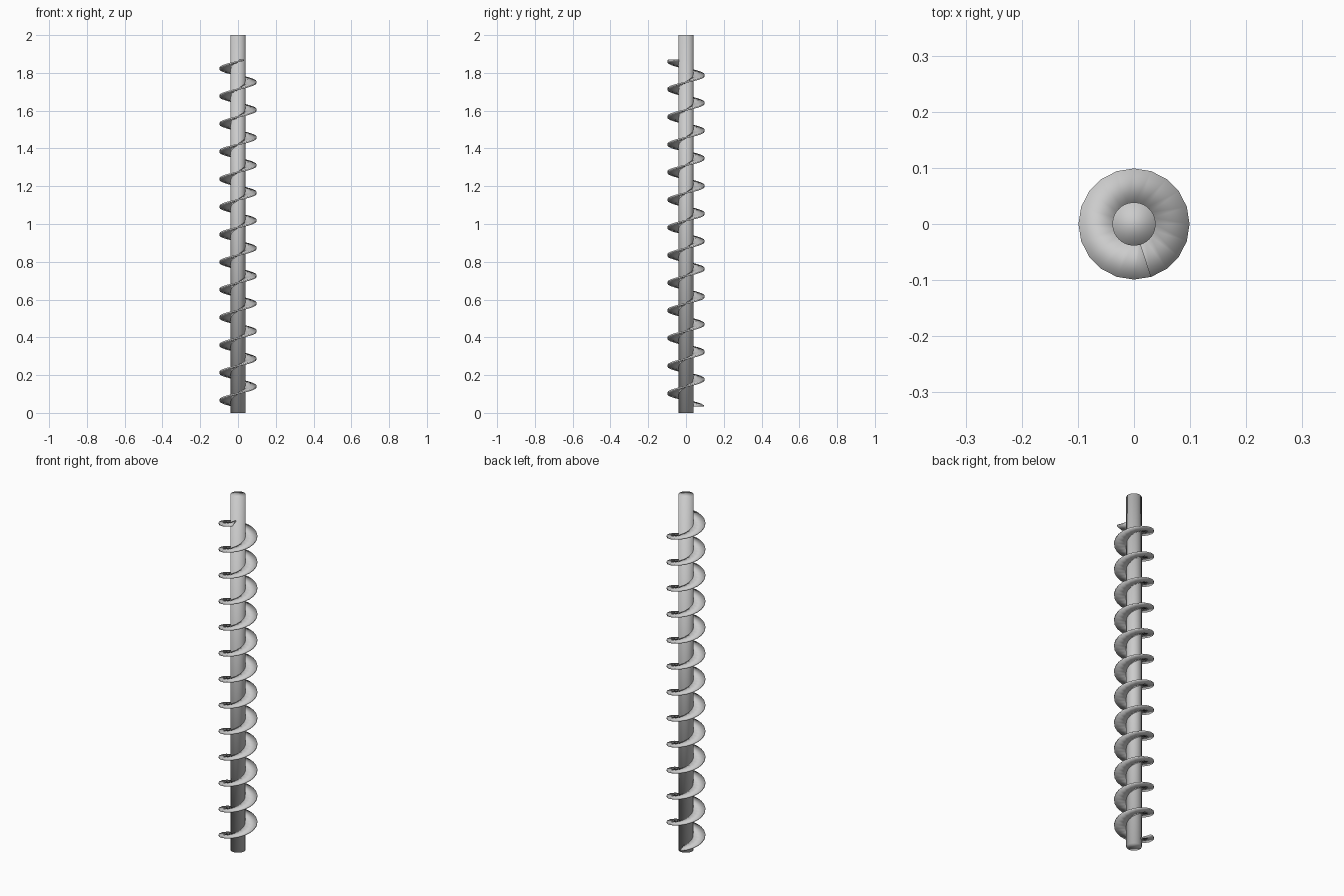
import bpy
import bmesh
from math import cos, sin, radians, tau

if "Cube" in bpy.data.objects:
    bpy.data.objects.remove(bpy.data.objects["Cube"], do_unlink=True)

HEIGHT = 2.0
SHAFT_RADIUS = 0.0385
FLIGHT_RADIUS = 0.099
THICKNESS = 0.008
PITCH = 0.1464
TURNS = 12.5
STEPS_PER_TURN = 20
START_ANGLE = radians(108)
START_Z = 0.0375

steel = bpy.data.materials.new("grey steel")
steel.use_nodes = True
grey = (0.6, 0.6, 0.6, 1.0)
steel.diffuse_color = grey
steel.node_tree.nodes["Principled BSDF"].inputs["Base Color"].default_value = grey


def add_part(name, bm):
    """Turn a bmesh into a smooth steel object."""
    bmesh.ops.recalc_face_normals(bm, faces=bm.faces[:])
    for face in bm.faces:
        face.smooth = True
    mesh = bpy.data.meshes.new(name)
    bm.to_mesh(mesh)
    bm.free()
    mesh.materials.append(steel)
    obj = bpy.data.objects.new(name, mesh)
    bpy.context.collection.objects.link(obj)
    return obj


# Central shaft, standing on the ground
bm = bmesh.new()
bmesh.ops.create_cone(bm, cap_ends=True, segments=40, radius1=SHAFT_RADIUS,
                      radius2=SHAFT_RADIUS, depth=HEIGHT)
bmesh.ops.translate(bm, verts=bm.verts[:], vec=(0, 0, HEIGHT / 2))
add_part("shaft", bm)

# Helical flight: a thin rectangular section swept up around the shaft
bm = bmesh.new()
inner, outer, half = SHAFT_RADIUS - 0.003, FLIGHT_RADIUS, THICKNESS / 2
section = [(inner, -half), (outer, -half), (outer, half), (inner, half)]
rings = []
for step in range(int(TURNS * STEPS_PER_TURN) + 1):
    turn = step / STEPS_PER_TURN
    angle = START_ANGLE + turn * tau
    z = START_Z + turn * PITCH
    rings.append([bm.verts.new((r * cos(angle), r * sin(angle), z + dz))
                  for r, dz in section])
for low, high in zip(rings, rings[1:]):
    for i in range(4):
        j = (i + 1) % 4
        bm.faces.new((low[i], low[j], high[j], high[i]))
bm.faces.new(rings[0])
bm.faces.new(rings[-1])
add_part("spiral_flight", bm)
